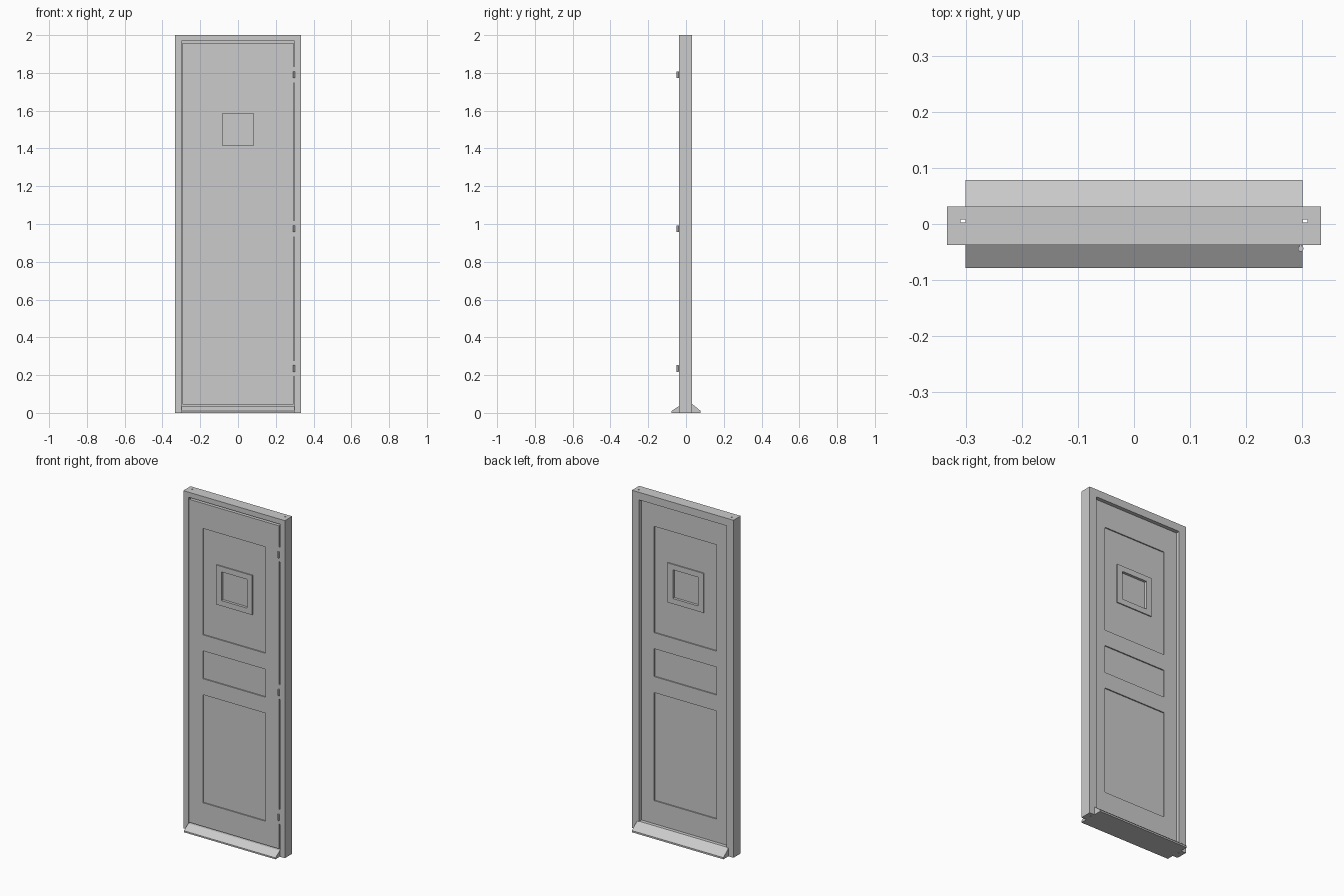
import bpy, bmesh
from mathutils import Vector

if "Cube" in bpy.data.objects:
    bpy.data.objects.remove(bpy.data.objects["Cube"])

FRONT, BACK = -0.037, 0.031        # frame faces in y
D_FRONT, D_BACK = -0.037, 0.005    # door leaf faces in y
LIP = 0.007                        # depth of the panel recesses


def new_object(name, bm):
    bmesh.ops.recalc_face_normals(bm, faces=bm.faces)
    mesh = bpy.data.meshes.new(name)
    bm.to_mesh(mesh)
    bm.free()
    obj = bpy.data.objects.new(name, mesh)
    bpy.context.collection.objects.link(obj)
    return obj


def box(name, x, y, z):
    """Box from (min, max) pairs on each axis."""
    bm = bmesh.new()
    bmesh.ops.create_cube(bm, size=1)
    for v in bm.verts:
        v.co = Vector([r[0] + (c + 0.5) * (r[1] - r[0]) for c, r in zip(v.co, (x, y, z))])
    return new_object(name, bm)


def prism(name, points, direction):
    """Extrude a closed 3D outline along a vector."""
    bm = bmesh.new()
    face = bm.faces.new([bm.verts.new(p) for p in points])
    ext = bmesh.ops.extrude_face_region(bm, geom=[face], use_keep_orig=True)
    moved = [g for g in ext["geom"] if isinstance(g, bmesh.types.BMVert)]
    bmesh.ops.translate(bm, verts=moved, vec=direction)
    return new_object(name, bm)


def combine(target, tool, operation):
    """Apply a boolean and discard the tool object."""
    mod = target.modifiers.new("bool", "BOOLEAN")
    mod.operation, mod.object, mod.solver = operation, tool, "EXACT"
    bpy.context.view_layer.objects.active = target
    bpy.ops.object.modifier_apply(modifier=mod.name)
    bpy.data.objects.remove(tool)


# Jambs with a seal groove, and the stops behind the door
jamb = [(0.333, FRONT), (0.333, BACK), (0.300, BACK), (0.300, 0.008),
        (0.309, 0.008), (0.309, 0.003), (0.300, 0.003), (0.300, FRONT)]
for side, s in (("left", -1), ("right", 1)):
    prism(side + "_jamb", [(s * x, y, 0) for x, y in jamb], (0, 0, 2))
    box(side + "_stop", sorted((s * 0.287, s * 0.300)), (0.008, BACK), (0.03, 1.955))

# Header with its own stop
header = [(FRONT, 2), (BACK, 2), (BACK, 1.955), (0.008, 1.955), (0.008, 1.97), (FRONT, 1.97)]
prism("header", [(-0.3, y, z) for y, z in header], (0.6, 0, 0))

# Sloped sill, raised behind the door
sill = [(-0.078, 0), (-0.078, 0.009), (FRONT, 0.036), (0.008, 0.036),
        (0.008, 0.05), (0.029, 0.05), (0.078, 0.01), (0.078, 0)]
prism("sill", [(-0.3, y, z) for y, z in sill], (0.6, 0, 0))

# Door leaf with recessed panels on both faces
door = box("door_leaf", (-0.294, 0.294), (D_FRONT, D_BACK), (0.045, 1.959))
for z in ((0.185, 0.825), (0.92, 1.085), (1.18, 1.81)):
    for y in ((D_FRONT - 0.02, D_FRONT + LIP), (D_BACK - LIP, D_BACK + 0.02)):
        combine(door, box("cutter", (-0.205, 0.205), y, z), "DIFFERENCE")

# Small window: raised surround, opening and pane
combine(door, box("surround", (-0.118, 0.118), (D_FRONT + 0.0005, D_BACK - 0.0005),
                  (1.383, 1.617)), "UNION")
combine(door, box("cutter", (-0.083, 0.083), (-0.1, 0.1), (1.415, 1.585)), "DIFFERENCE")
box("window_pane", (-0.084, 0.084), (-0.021, -0.011), (1.414, 1.586))

# Hinges: leaf bridging the gap, and a barrel
for i, z in enumerate((0.235, 0.975, 1.79), 1):
    box(f"hinge_leaf_{i}", (0.293, 0.301), (-0.0368, 0.0), (z - 0.043, z + 0.043))
    bm = bmesh.new()
    bmesh.ops.create_cone(bm, cap_ends=True, segments=16, radius1=0.005, radius2=0.005, depth=0.036)
    bmesh.ops.translate(bm, verts=bm.verts, vec=(0.297, -0.044, z))
    barrel = new_object(f"hinge_barrel_{i}", bm)
    for p in barrel.data.polygons:
        p.use_smooth = len(p.vertices) == 4
    # knuckle tying the barrel to the leaf
    box(f"hinge_knuckle_{i}", (0.295, 0.299), (-0.044, -0.036), (z - 0.017, z + 0.017))
